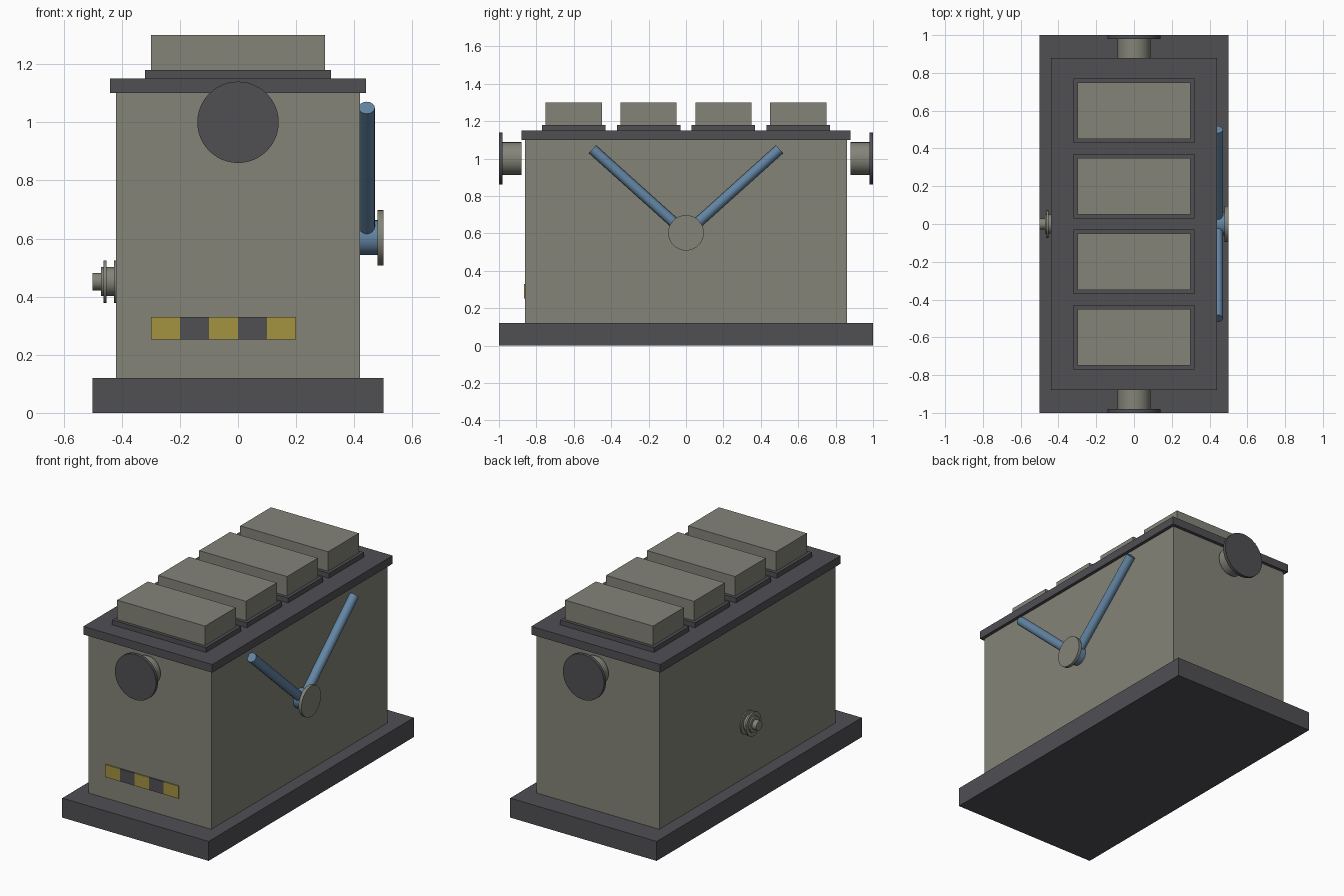
import bpy, math
from mathutils import Vector

if "Cube" in bpy.data.objects:
    bpy.data.objects.remove(bpy.data.objects["Cube"])


def material(name, rgb):
    m = bpy.data.materials.new(name)
    m.diffuse_color = (*rgb, 1)
    m.use_nodes = True
    m.node_tree.nodes["Principled BSDF"].inputs["Base Color"].default_value = m.diffuse_color
    return m


GREY = material("olive_grey", (0.23, 0.23, 0.19))
DARK = material("dark_grey", (0.08, 0.077, 0.086))
YELLOW = material("hazard_yellow", (0.37, 0.29, 0.05))
BLUE = material("steel_blue", (0.125, 0.235, 0.37))


def box(name, mat, x, y, z):
    """Axis-aligned box from (min, max) ranges."""
    bpy.ops.mesh.primitive_cube_add(size=1)
    o = bpy.context.object
    o.name = name
    for v in o.data.vertices:
        v.co = [r[0] if c < 0 else r[1] for c, r in zip(v.co, (x, y, z))]
    o.data.materials.append(mat)
    return o


def rod(name, mat, a, b, radius, sides=32):
    """Cylinder between two points."""
    a, b = Vector(a), Vector(b)
    bpy.ops.mesh.primitive_cylinder_add(vertices=sides, radius=radius,
                                        depth=(b - a).length, location=(a + b) / 2)
    o = bpy.context.object
    o.name = name
    o.rotation_euler = (b - a).to_track_quat('Z', 'Y').to_euler()
    o.data.materials.append(mat)
    bpy.ops.object.shade_smooth_by_angle(angle=math.radians(35))
    return o


# Plinth, housing and lid
box("base_plinth", DARK, (-0.5, 0.5), (-1, 1), (0, 0.12))
box("housing", GREY, (-0.42, 0.42), (-0.86, 0.86), (0.12, 1.10))
box("lid", DARK, (-0.44, 0.44), (-0.88, 0.88), (1.10, 1.15))

# Four hatches with their seals
for i, y in enumerate((-0.6, -0.2, 0.2, 0.6)):
    box(f"hatch_seal_{i + 1}", DARK, (-0.32, 0.32), (y - 0.17, y + 0.17), (1.15, 1.18))
    box(f"hatch_{i + 1}", GREY, (-0.30, 0.30), (y - 0.15, y + 0.15), (1.18, 1.30))

# End ports and lever arms, mirrored front to back
for s, tag in ((-1, "front"), (1, "back")):
    rod(f"{tag}_port_pipe", GREY, (0, s * 0.88, 1), (0, s * 0.99, 1), 0.0875)
    rod(f"{tag}_port_flange", DARK, (0, s * 0.98, 1), (0, s * 1.0, 1), 0.14, 48)
    rod(f"{tag}_lever_arm", BLUE, (0.443, s * 0.04, 0.636), (0.443, s * 0.5, 1.05), 0.028, 16)

# Lever hub and cap on the right side
rod("lever_hub", BLUE, (0.42, 0, 0.603), (0.48, 0, 0.603), 0.06)
rod("lever_cap", GREY, (0.48, 0, 0.603), (0.5, 0, 0.603), 0.095)

# Drain valve on the left side: (outer x, inner x, radius)
for part, x0, x1, r in (("inner_flange", -0.427, -0.42, 0.073), ("body", -0.472, -0.42, 0.05),
                        ("outer_flange", -0.463, -0.452, 0.073), ("stem", -0.5, -0.47, 0.03)):
    rod(f"drain_{part}", GREY, (x0, 0, 0.452), (x1, 0, 0.452), r)

# Hazard stripe plates on the front
for i in range(5):
    x = -0.3 + 0.1 * i
    box(f"hazard_plate_{i + 1}", DARK if i % 2 else YELLOW,
        (x, x + 0.1), (-0.867, -0.86), (0.253, 0.33))
